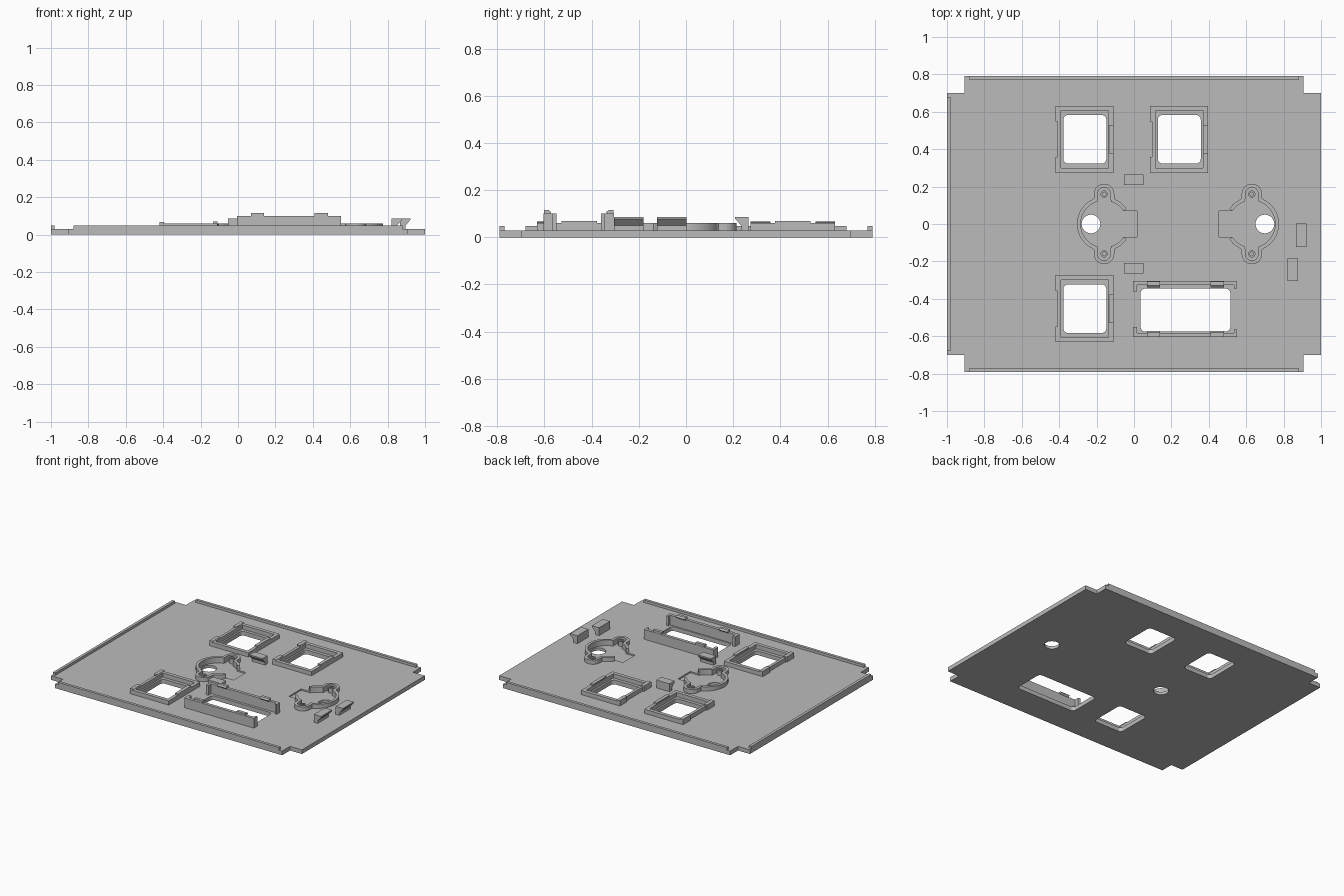
import bpy, bmesh, math
from mathutils import Vector

cube = bpy.data.objects.get("Cube")
if cube:
    bpy.data.objects.remove(cube, do_unlink=True)

grey = bpy.data.materials.new("matte_grey")
grey.use_nodes = True
COLOUR = (0.5, 0.5, 0.5, 1)
grey.diffuse_color = COLOUR
grey.node_tree.nodes["Principled BSDF"].inputs["Base Color"].default_value = COLOUR

T = 0.03      # plate thickness
EMBED = 0.026  # raised parts start slightly inside the plate


def finish(name, bm):
    bmesh.ops.recalc_face_normals(bm, faces=bm.faces)
    mesh = bpy.data.meshes.new(name)
    bm.to_mesh(mesh)
    bm.free()
    mesh.materials.append(grey)
    obj = bpy.data.objects.new(name, mesh)
    bpy.context.collection.objects.link(obj)
    return obj


def prism(name, points, shift):
    """Closed solid made by sweeping a 3D polygon along a vector."""
    bm = bmesh.new()
    face = bm.faces.new([bm.verts.new(p) for p in points])
    res = bmesh.ops.extrude_face_region(bm, geom=[face], use_keep_orig=True)
    moved = [v for v in res["geom"] if isinstance(v, bmesh.types.BMVert)]
    bmesh.ops.translate(bm, verts=moved, vec=shift)
    return finish(name, bm)


def slab(name, outline, z0, z1):
    return prism(name, [(x, y, z0) for x, y in outline], (0, 0, z1 - z0))


def box(name, x0, x1, y0, y1, z1, z0=EMBED):
    return slab(name, [(x0, y0), (x1, y0), (x1, y1), (x0, y1)], z0, z1)


def hook(name, centre, direction, width, profile):
    """Catch: profile of (reach, height) pairs, swept across its width."""
    d = Vector((*direction, 0))
    side = Vector((-d.y, d.x, 0))
    start = Vector((*centre, 0)) - side * width / 2
    return prism(name, [start + d * u + Vector((0, 0, z)) for u, z in profile], side * width)


def circle(cx, cy, r, n=32):
    return [(cx + r * math.cos(2 * math.pi * i / n), cy + r * math.sin(2 * math.pi * i / n)) for i in range(n)]


def rounded(x0, x1, y0, y1, r=0.025):
    pts = []
    for k, (cx, cy) in enumerate([(x1 - r, y1 - r), (x0 + r, y1 - r), (x0 + r, y0 + r), (x1 - r, y0 + r)]):
        for i in range(6):
            a = math.pi / 2 * (k + i / 5)
            pts.append((cx + r * math.cos(a), cy + r * math.sin(a)))
    return pts


# Eared round outline: a circle with two rounded lugs along y
LUG = 0.16


def eared(angle, radius, ear):
    c, s = abs(math.cos(angle)), abs(math.sin(angle))
    reach = ear / max(c, 1e-6)
    if reach * s > LUG:
        reach = LUG * s + math.sqrt(max(ear ** 2 - (LUG * c) ** 2, 0))
    r = max(radius, reach)
    return r * math.cos(angle), r * math.sin(angle)


GAP = math.asin(0.07 / 0.125)
STEPS = 120
ANGLES = [GAP + (2 * math.pi - 2 * GAP) * i / STEPS for i in range(STEPS + 1)]
INNER = [eared(a, 0.125, 0.035) for a in ANGLES]
OUTER = [eared(a, 0.145, 0.055) for a in ANGLES]
MOUNTS = [("left", -0.16, 1), ("right", 0.63, -1)]
FRAMES = [("rear_left", -0.265, 0.453), ("rear_right", 0.24, 0.453), ("front_left", -0.265, -0.453)]

# Base plate with notched corners
corner = [(1, 0.7), (0.905, 0.7), (0.905, 0.79)]
outline = []
for sx, sy in [(1, 1), (-1, 1), (-1, -1), (1, -1)]:
    quarter = [(x * sx, y * sy) for x, y in corner]
    outline += quarter if sx * sy > 0 else quarter[::-1]
plate = slab("base_plate", outline, 0, T)

# Openings and shallow recesses cut through the plate
cutters = [slab("cut", rounded(0.035, 0.515, -0.575, -0.345), -0.1, 0.1)]
for _, cx, cy in FRAMES:
    cutters.append(slab("cut", rounded(cx - 0.113, cx + 0.117, cy - 0.13, cy + 0.13), -0.1, 0.1))
for _, cx, d in MOUNTS:
    recess = INNER + [(0.175, -0.07), (0.175, 0.07)]
    cutters.append(slab("cut", [(cx + d * x, y) for x, y in recess], 0.02, 0.1))
    cutters.append(slab("cut", circle(cx - 0.07 * d, 0, 0.05), -0.1, 0.1))
for c in cutters:
    mod = plate.modifiers.new("opening", "BOOLEAN")
    mod.operation, mod.solver, mod.object = "DIFFERENCE", "EXACT", c
bpy.context.view_layer.update()
cut_mesh = bpy.data.meshes.new_from_object(plate.evaluated_get(bpy.context.evaluated_depsgraph_get()))
plate.modifiers.clear()
plate.data = cut_mesh
for c in cutters:
    bpy.data.objects.remove(c, do_unlink=True)

# Edge lips
box("front_lip", -0.88, 0.88, -0.79, -0.77, 0.048)
box("rear_lip", -0.88, 0.88, 0.77, 0.79, 0.048)
box("left_lip", -1, -0.98, -0.68, 0.68, 0.048)

# Round mounts with lugs and screw bosses
for label, cx, d in MOUNTS:
    wall = OUTER + INNER[::-1]
    slab("mount_wall_" + label, [(cx + d * x, y) for x, y in wall], 0.019, 0.06)
    for s in (-1, 1):
        bm = bmesh.new()
        rings = []
        for r, z in [(0.019, 0.019), (0.019, 0.055), (0.01, 0.055), (0.01, 0.019)]:
            rings.append([bm.verts.new((x, y, z)) for x, y in circle(cx, LUG * s, r, 20)])
        for a, b in zip(rings, rings[1:] + rings[:1]):
            for i in range(20):
                j = (i + 1) % 20
                bm.faces.new((a[i], a[j], b[j], b[i]))
        finish("screw_boss_" + label, bm)

# Square switch frames with catches
for label, cx, cy in FRAMES:
    x0, x1, y0, y1 = cx - 0.155, cx + 0.155, cy - 0.179, cy + 0.179
    for s in (-1, 1):
        ya, yb = sorted((cy + s * 0.179, cy + s * 0.153))
        box("frame_wall_" + label, x0, x1, ya, yb, 0.06)
        hook("frame_corner_catch_" + label, (x0, cy + s * 0.137), (1, 0), 0.084,
             [(0, EMBED), (0.015, EMBED), (0.015, 0.055), (0.028, 0.068), (0, 0.068)])
    box("frame_left_wall_" + label, x0 + 0.01, x0 + 0.03, y0 + 0.02, y1 - 0.02, 0.06)
    box("frame_right_wall_" + label, x1 - 0.025, x1, y0 + 0.02, y1 - 0.02, 0.06)
    hook("frame_side_catch_" + label, (x1, cy), (-1, 0), 0.15,
         [(0, 0.055), (0.02, 0.055), (0.025, 0.07), (0, 0.07)])

# Long holder: two facing walls with end returns and top catches
MID = -0.455
for s, label in [(-1, "front"), (1, "rear")]:
    def bar(name, xa, xb, a, b, top):
        ya, yb = sorted((MID + s * a, MID + s * b))
        return box(name + label, xa, xb, ya, yb, top)
    bar("holder_wall_", -0.005, 0.55, 0.128, 0.15, 0.1)
    bar("holder_left_return_", -0.005, 0.015, 0.095, 0.13, 0.1)
    bar("holder_right_return_", 0.535, 0.55, 0.11, 0.13, 0.1)
    for x in (0.105, 0.445):
        hook("holder_catch_" + label, (x, MID + s * 0.148), (0, -s), 0.07,
             [(0, 0.095), (0.02, 0.095), (0.032, 0.106), (0.022, 0.115), (0, 0.115)])

# Free-standing wedge hooks
WEDGE = [(0, EMBED), (0.03, EMBED), (0.03, 0.05), (0.057, 0.078), (0.057, 0.087), (0, 0.087)]
hook("rear_hook", (-0.002, 0.265), (0, -1), 0.105, WEDGE)
hook("front_hook", (-0.002, -0.265), (0, 1), 0.105, WEDGE)
hook("side_hook_front", (0.82, -0.243), (1, 0), 0.125, WEDGE)
hook("side_hook_rear", (0.865, -0.06), (1, 0), 0.125, WEDGE)
